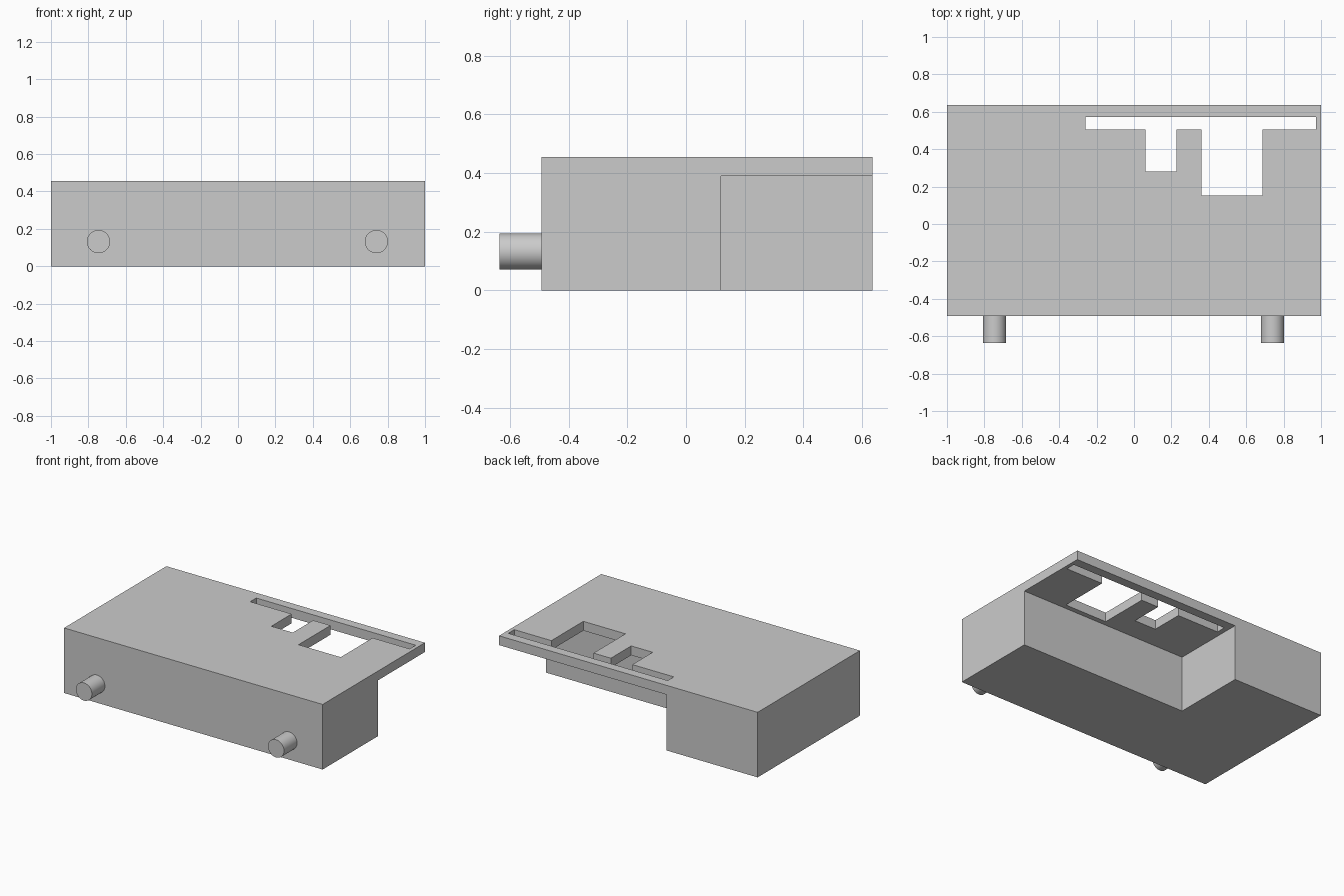
import bpy
import bmesh
import math

cube = bpy.data.objects.get("Cube")
if cube:
    bpy.data.objects.remove(cube, do_unlink=True)

# Single grey finish
grey = bpy.data.materials.new("light_grey")
grey.use_nodes = True
colour = (0.6, 0.6, 0.6, 1)
grey.diffuse_color = colour
grey.node_tree.nodes["Principled BSDF"].inputs["Base Color"].default_value = colour

FRONT, BACK, HEIGHT = -0.493, 0.637, 0.455
SLAB_BOTTOM = 0.39


def prism(name, outline, z0, z1):
    """Extrude a counter-clockwise plan outline from z0 up to z1."""
    bm = bmesh.new()
    face = bm.faces.new([bm.verts.new((x, y, z0)) for x, y in outline])
    top = bmesh.ops.extrude_face_region(bm, geom=[face])["geom"]
    verts = [v for v in top if isinstance(v, bmesh.types.BMVert)]
    bmesh.ops.translate(bm, verts=verts, vec=(0, 0, z1 - z0))
    bmesh.ops.recalc_face_normals(bm, faces=bm.faces)
    mesh = bpy.data.meshes.new(name)
    bm.to_mesh(mesh)
    bm.free()
    mesh.materials.append(grey)
    obj = bpy.data.objects.new(name, mesh)
    bpy.context.collection.objects.link(obj)
    return obj


def rect(x0, x1, y0, y1):
    return [(x0, y0), (x1, y0), (x1, y1), (x0, y1)]


# Main housing block
housing = prism("housing", rect(-1, 1, FRONT, BACK), 0, HEIGHT)

# Open recess under the rear corner, leaving a thin overhanging plate
recess = prism("recess_cutter", rect(-0.295, 1.2, 0.119, 0.9), -0.2, SLAB_BOTTOM)

# Long slot joined to a narrow and a wide opening through the plate
slot_front, slot_back = 0.506, 0.573
outline = [(-0.26, slot_back), (-0.26, slot_front)]
for x0, x1, depth in ((0.061, 0.227, 0.281), (0.361, 0.687, 0.153)):
    outline += [(x0, slot_front), (x0, depth), (x1, depth), (x1, slot_front)]
outline += [(0.974, slot_front), (0.974, slot_back)]
opening = prism("opening_cutter", outline, 0.3, 0.6)

cutters = (recess, opening)
for cutter in cutters:
    mod = housing.modifiers.new(cutter.name, "BOOLEAN")
    mod.operation = "DIFFERENCE"
    mod.solver = "EXACT"
    mod.object = cutter

# Bake the cuts and discard the cutters
graph = bpy.context.evaluated_depsgraph_get()
cut_mesh = bpy.data.meshes.new_from_object(housing.evaluated_get(graph))
housing.modifiers.clear()
housing.data = cut_mesh
for cutter in cutters:
    bpy.data.objects.remove(cutter, do_unlink=True)

# Round pegs on the front face
PEG_TIP, EMBED = -0.637, 0.01
for name, x in (("right_peg", -0.746), ("left_peg", 0.74)):
    bpy.ops.mesh.primitive_cylinder_add(
        vertices=48, radius=0.062, depth=FRONT + EMBED - PEG_TIP,
        location=(x, (FRONT + EMBED + PEG_TIP) / 2, 0.132),
        rotation=(math.pi / 2, 0, 0))
    peg = bpy.context.object
    peg.name = name
    peg.data.materials.append(grey)
    bpy.ops.object.shade_smooth_by_angle(angle=math.radians(30))
